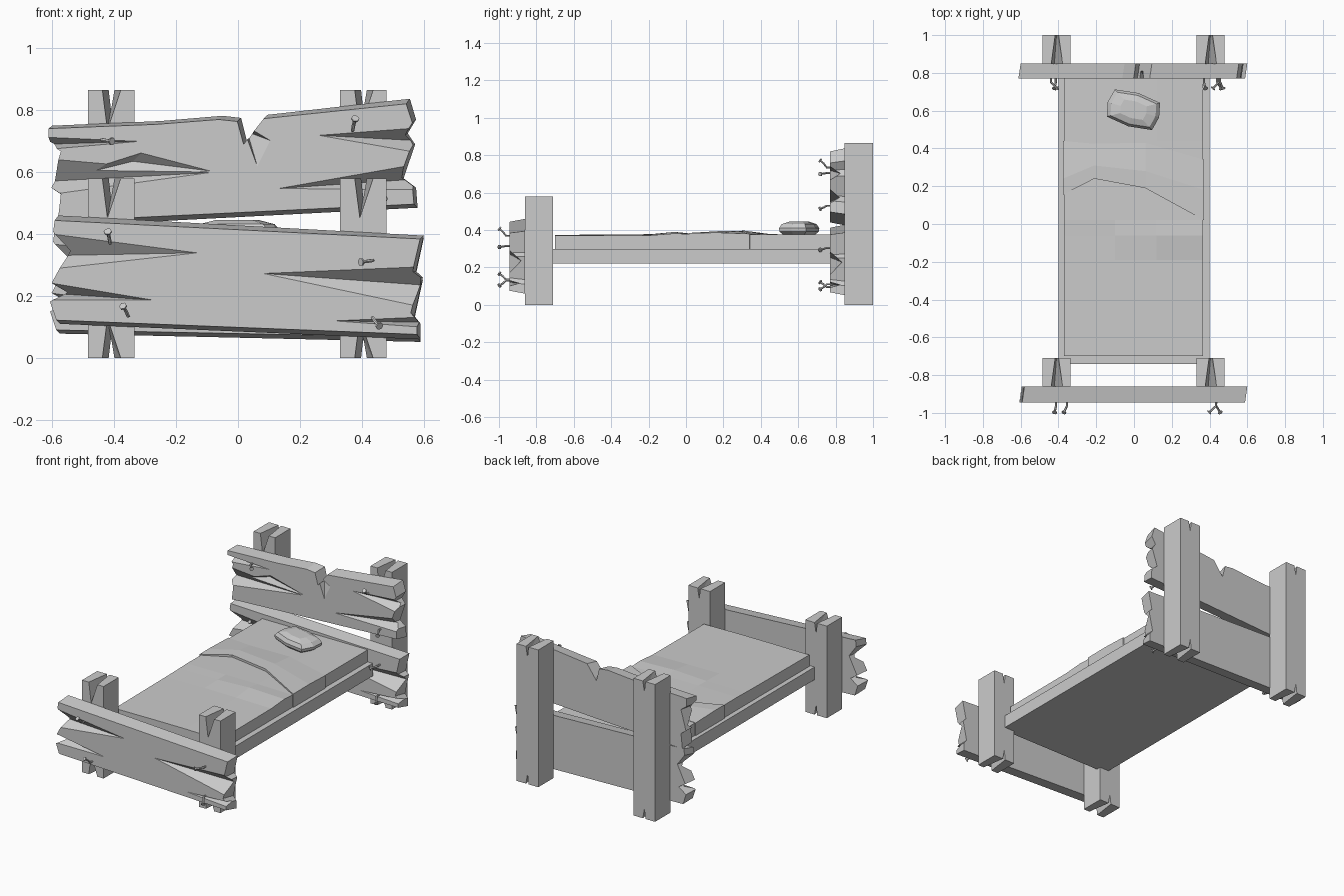
import bpy, bmesh
from mathutils import Vector, Matrix

if "Cube" in bpy.data.objects:
    bpy.data.objects.remove(bpy.data.objects["Cube"])


def add_object(name, bm):
    bmesh.ops.recalc_face_normals(bm, faces=bm.faces[:])
    me = bpy.data.meshes.new(name)
    bm.to_mesh(me)
    bm.free()
    ob = bpy.data.objects.new(name, me)
    bpy.context.collection.objects.link(ob)
    return ob


def loft(rings):
    """Closed solid through rings with equal point counts."""
    bm = bmesh.new()
    vs = [[bm.verts.new(p) for p in r] for r in rings]
    n = len(vs[0])
    for a, b in zip(vs, vs[1:]):
        for i in range(n):
            j = (i + 1) % n
            bm.faces.new((a[i], a[j], b[j], b[i]))
    bm.faces.new(vs[0])
    bm.faces.new(vs[-1])
    return bm


def carve(ob, hulls):
    """Cut convex chips out of an object."""
    for pts in hulls:
        bm = bmesh.new()
        for p in pts:
            bm.verts.new(p)
        bmesh.ops.convex_hull(bm, input=bm.verts[:])
        cutter = add_object("chip_cutter", bm)
        cutter.hide_render = True
        mod = ob.modifiers.new("chip", "BOOLEAN")
        mod.operation, mod.solver, mod.object = "DIFFERENCE", "EXACT", cutter
        dg = bpy.context.evaluated_depsgraph_get()
        me = bpy.data.meshes.new_from_object(ob.evaluated_get(dg))
        ob.modifiers.clear()
        ob.data = me
        bpy.data.objects.remove(cutter)


def plank(name, outline, y0, y1, grooves, warp=lambda x, z: (x, z)):
    """Ragged board: front face slightly smaller than the back, with split grooves."""
    mid = (max(p[1] for p in outline) + min(p[1] for p in outline)) / 2
    front, back = [], []
    for x, z in outline:
        wx, wz = warp(x - 0.012, mid + (z - mid) * 0.92)
        front.append((wx, y0, wz))
        wx, wz = warp(x, z)
        back.append((wx, y1, wz))
    ob = add_object(name, loft([front, back]))
    chips = []
    for tip, hi, lo, deep, depth in grooves:
        flat = [warp(*p) for p in (tip, hi, lo)]
        dx, dz = warp(*deep)
        chips.append([(x, y0 - 0.004, z) for x, z in flat] + [(dx, y0 + depth, dz)])
    carve(ob, chips)
    return ob


def post(name, x, y0, y1, h):
    """Square post with V cracks in its ends."""
    a, b = x - 0.075, x + 0.075
    ob = add_object(name, loft([[(a, y0, z), (b, y0, z), (b, y1, z), (a, y1, z)] for z in (0, h)]))
    chips = []
    for end, s in ((h, -1), (0, 1)):
        o = end - s * 0.01
        chips.append([(x - 0.03, y0 - 0.005, o), (x + 0.035, y0 - 0.005, o),
                      (x - 0.012, y0 - 0.005, end + s * 0.13),
                      (x - 0.008, y1 + 0.005, o), (x + 0.012, y1 + 0.005, o),
                      (x, y1 + 0.005, end + s * 0.06), (x, y0 + 0.02, end + s * 0.04)])
    carve(ob, chips)


def sheet(name, rows, base):
    """Uneven top surface closed down to a flat base."""
    bm = bmesh.new()
    top = [[bm.verts.new(p) for p in r] for r in rows]
    bot = [[bm.verts.new((p[0], p[1], base)) for p in r] for r in rows]
    n, m = len(rows), len(rows[0])
    for g in (top, bot):
        for i in range(n - 1):
            for j in range(m - 1):
                bm.faces.new((g[i][j], g[i][j + 1], g[i + 1][j + 1], g[i + 1][j]))
    rim = ([(0, j) for j in range(m)] + [(i, m - 1) for i in range(1, n)]
           + [(n - 1, j) for j in range(m - 2, -1, -1)] + [(i, 0) for i in range(n - 2, 0, -1)])
    for (i, j), (k, l) in zip(rim, rim[1:] + rim[:1]):
        bm.faces.new((top[i][j], top[k][l], bot[k][l], bot[i][j]))
    return add_object(name, bm)


def nail(name, y, hx, hz, x, z):
    """Bent nail: shaft leaves the board at (x, z), head ends at (hx, hz)."""
    p = [Vector((x, y + 0.02, z)), Vector((x, y - 0.018, z)),
         Vector((x * 0.5 + hx * 0.5, y - 0.034, z * 0.4 + hz * 0.6))]
    tip = Vector((hx, y - 0.05, hz))
    d = (tip - p[2]).normalized()
    pts = [(q, 0.45) for q in p] + [(tip - d * 0.001, 0.45), (tip, 1.0), (tip + d * 0.006, 1.0)]
    cu = bpy.data.curves.new(name, "CURVE")
    cu.dimensions, cu.bevel_depth, cu.bevel_resolution, cu.use_fill_caps = "3D", 0.013, 1, True
    sp = cu.splines.new("POLY")
    sp.points.add(len(pts) - 1)
    for sp_pt, (q, r) in zip(sp.points, pts):
        sp_pt.co, sp_pt.radius = (*q, 1), r
    sp.use_smooth = False
    bpy.context.collection.objects.link(bpy.data.objects.new(name, cu))


# Posts
for side, x in (("left", -0.41), ("right", 0.405)):
    post(f"front_post_{side}", x, -0.86, -0.71, 0.58)
    post(f"rear_post_{side}", x, 0.848, 1.0, 0.865)

# Footboard plank and the similar lower headboard plank
low = [(-0.58, 0.46), (0.6, 0.395), (0.575, 0.28), (0.597, 0.26), (0.57, 0.135), (0.59, 0.11),
       (0.59, 0.06), (-0.575, 0.11), (-0.595, 0.175), (-0.545, 0.21), (-0.59, 0.24),
       (-0.535, 0.35), (-0.585, 0.42)]
low_grooves = [((-0.1, 0.34), (-0.64, 0.41), (-0.64, 0.28), (-0.62, 0.33), 0.06),
               ((-0.25, 0.185), (-0.64, 0.25), (-0.64, 0.185), (-0.62, 0.21), 0.06),
               ((0.05, 0.275), (0.64, 0.30), (0.64, 0.15), (0.60, 0.235), 0.065),
               ((0.29, 0.12), (0.64, 0.135), (0.64, 0.095), (0.62, 0.115), 0.06)]
plank("footboard_plank", low, -0.945, -0.86, low_grooves)
plank("headboard_lower_plank", low, 0.77, 0.85, low_grooves,
      lambda x, z: (x, z - 0.02 + 0.02 * x))

# Upper headboard plank with a broken notch in its top edge
high = [(-0.6, 0.75), (-0.25, 0.765), (-0.05, 0.782), (0.01, 0.775), (0.03, 0.695), (0.095, 0.785),
        (0.555, 0.837), (0.575, 0.77), (0.548, 0.725), (0.572, 0.69), (0.535, 0.58), (0.575, 0.55),
        (0.58, 0.485), (-0.57, 0.425), (-0.56, 0.52), (-0.595, 0.545), (-0.56, 0.67), (-0.6, 0.70)]
plank("headboard_upper_plank", high, 0.77, 0.85, [
    ((-0.06, 0.60), (-0.31, 0.665), (-0.64, 0.56), (-0.34, 0.635), 0.035),
    ((-0.06, 0.60), (-0.64, 0.65), (-0.64, 0.52), (-0.62, 0.57), 0.06),
    ((-0.3, 0.70), (-0.64, 0.715), (-0.64, 0.67), (-0.62, 0.69), 0.06),
    ((0.24, 0.72), (0.64, 0.75), (0.64, 0.65), (0.61, 0.70), 0.065),
    ((0.1, 0.545), (0.64, 0.64), (0.64, 0.54), (0.61, 0.58), 0.06),
    ((0.065, 0.61), (0.01, 0.76), (0.11, 0.70), (0.03, 0.73), 0.05)])

# Bed base
sheet("bed_base", [[(-0.4, y, 0.30), (0.4, y, 0.30)] for y in (-0.74, 0.772)], 0.22)

# Mattress with gentle wrinkles
cols = (-0.37, -0.1, 0.12, 0.365)
heights = {-0.70: (0.372, 0.374, 0.374, 0.37), -0.19: (0.376, 0.378, 0.376, 0.372),
           -0.06: (0.378, 0.38, 0.39, 0.382), 0.02: (0.38, 0.382, 0.382, 0.378),
           0.44: (0.378, 0.378, 0.378, 0.376), 0.772: (0.376, 0.376, 0.376, 0.376)}
sheet("mattress", [[(x, y, z) for x, z in zip(cols, zs)] for y, zs in heights.items()], 0.30)

# Folded-back blanket edge
sheet("blanket_fold", [
    [(-0.376, 0.155, 0.385), (-0.21, 0.24, 0.393), (0.06, 0.19, 0.395), (0.371, 0.02, 0.385)],
    [(-0.376, 0.24, 0.386), (-0.21, 0.31, 0.397), (0.06, 0.28, 0.394), (0.371, 0.18, 0.386)],
    [(-0.376, 0.44, 0.38), (-0.21, 0.425, 0.381), (0.06, 0.43, 0.381), (0.371, 0.34, 0.38)]], 0.30)

# Pillow
shape = [(-0.125, -0.075), (0, -0.092), (0.125, -0.075), (0.142, 0),
         (0.125, 0.075), (0, 0.092), (-0.125, 0.075), (-0.142, 0)]
pillow = add_object("pillow", loft([[(x * s, y * s, z) for x, y in shape] for z, s in
                    ((0.376, 0.8), (0.392, 0.98), (0.41, 1.0), (0.432, 0.86), (0.445, 0.5))]))
pillow.data.transform(Matrix.Translation((-0.003, 0.605, 0)) @ Matrix.Rotation(-0.29, 4, "Z"))

# Bent nails: board face y, head x z, hole x z
for i, n in enumerate([
        (-0.945, -0.42, 0.405, -0.413, 0.37), (-0.945, 0.40, 0.31, 0.435, 0.315),
        (-0.945, -0.37, 0.165, -0.355, 0.135), (-0.945, 0.455, 0.105, 0.435, 0.13),
        (0.77, -0.41, 0.70, -0.44, 0.705), (0.77, 0.378, 0.77, 0.37, 0.735),
        (0.77, 0.47, 0.515, 0.455, 0.53), (0.77, -0.42, 0.36, -0.414, 0.33),
        (0.77, 0.42, 0.295, 0.45, 0.305), (0.77, -0.40, 0.12, -0.385, 0.095),
        (0.77, 0.46, 0.085, 0.44, 0.11)]):
    nail(f"nail_{i + 1}", *n)
